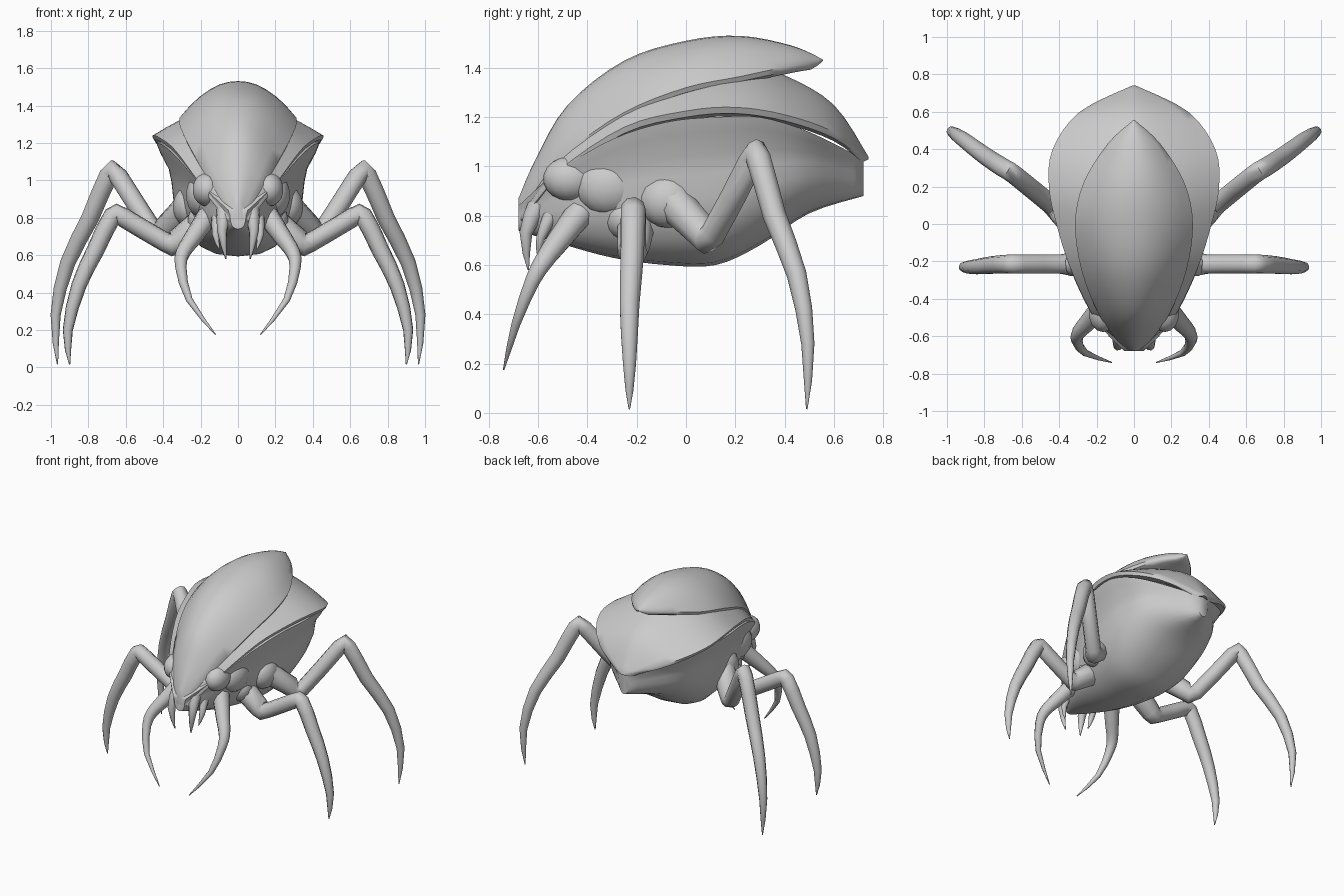
import bpy, bmesh, math
from mathutils import Vector

if "Cube" in bpy.data.objects:
    bpy.data.objects.remove(bpy.data.objects["Cube"])

grey = bpy.data.materials.new("chitin grey")
grey.diffuse_color = (0.6, 0.6, 0.6, 1)
grey.use_nodes = True
grey.node_tree.nodes["Principled BSDF"].inputs["Base Color"].default_value = grey.diffuse_color


def finish(name, bm, angle=50):
    bmesh.ops.recalc_face_normals(bm, faces=bm.faces)
    me = bpy.data.meshes.new(name)
    bm.to_mesh(me)
    bm.free()
    me.materials.append(grey)
    ob = bpy.data.objects.new(name, me)
    bpy.context.collection.objects.link(ob)
    bpy.ops.object.select_all(action='DESELECT')
    bpy.context.view_layer.objects.active = ob
    ob.select_set(True)
    bpy.ops.object.shade_smooth_by_angle(angle=math.radians(angle))


def skin_rings(bm, rings):
    """Bridge equal closed rings and cap both ends."""
    vs = [[bm.verts.new(p) for p in r] for r in rings]
    n = len(vs[0])
    for a, b in zip(vs, vs[1:]):
        for i in range(n):
            j = (i + 1) % n
            bm.faces.new((a[i], a[j], b[j], b[i]))
    bm.faces.new(vs[0])
    bm.faces.new(vs[-1])


def smooth_rows(rows, steps=4):
    """Catmull-Rom interpolation between station rows."""
    out = []
    for i in range(len(rows) - 1):
        p0, p1 = rows[max(i - 1, 0)], rows[i]
        p2, p3 = rows[i + 1], rows[min(i + 2, len(rows) - 1)]
        for s in range(steps):
            t = s / steps
            out.append([0.5 * (2 * b + (c - a) * t + (2 * a - 5 * b + 4 * c - d) * t * t
                               + (3 * b - a - 3 * c + d) * t ** 3)
                        for a, b, c, d in zip(p0, p1, p2, p3)])
    return out + [list(rows[-1])]


def loft(name, rows, section):
    """Rows are y, top z, lower z, half width; section gives the right half."""
    bm = bmesh.new()
    rings = []
    for y, top, low, w in smooth_rows(rows):
        half = section(top, low, w)
        ring = half + [(-x, z) for x, z in half[-2:0:-1]]
        rings.append([(x, y, z) for x, z in ring])
    skin_rings(bm, rings)
    finish(name, bm)


def shell_section(power, lip):
    """Arched top falling to an edge, with a thin lip and flat underside."""
    def section(top, edge, w):
        lip_w = min(lip, .4 * w)
        arc = [(w * k / 6, top - (top - edge) * (k / 6) ** power) for k in range(7)]
        return arc + [(.97 * w, edge - lip_w), (.8 * w, edge - 1.5 * lip_w), (0, edge - lip_w)]
    return section


def belly_section(top, bottom, w):
    """Sides flaring up to the rim and tucking into a rounded keel."""
    h = top - bottom
    arc = [(w * .93 * math.cos(a) ** .8, bottom + h * .62 * (1 - math.sin(a)))
           for a in (math.pi / 2 * k / 6 for k in range(6))]
    return [(0, top), (1.15 * w, top), (1.09 * w, top - .1 * h), (.97 * w, top - .25 * h)] + arc + [(0, bottom)]


# Body shells
loft("upper_shell", [
    (-.68, .87, .80, .03), (-.61, 1.03, .92, .10), (-.48, 1.25, 1.06, .19), (-.25, 1.43, 1.22, .28),
    (0, 1.51, 1.32, .315), (.22, 1.53, 1.365, .27), (.43, 1.49, 1.41, .14),
    (.555, 1.435, 1.43, .004)], shell_section(2.1, .02))
loft("lower_shell", [
    (-.67, .84, .80, .05), (-.52, 1.13, .98, .20), (-.25, 1.35, 1.16, .335), (0, 1.42, 1.225, .415),
    (.2, 1.43, 1.24, .455), (.4, 1.37, 1.21, .435), (.6, 1.25, 1.14, .29),
    (.74, 1.04, 1.035, .01)], shell_section(1.5, .025))
loft("belly", [
    (-.68, .84, .74, .045), (-.52, .98, .69, .175), (-.3, 1.11, .63, .275), (-.08, 1.18, .60, .34),
    (.12, 1.2, .60, .375), (.3, 1.2, .68, .375), (.5, 1.14, .81, .30),
    (.72, 1.03, .88, .045)], belly_section)


# Rounded lumps: eyes, cheeks and leg sockets
def lump(name, centre, size):
    bm = bmesh.new()
    bmesh.ops.create_uvsphere(bm, u_segments=14, v_segments=9, radius=1)
    for v in bm.verts:
        v.co = Vector([a * b + c for a, b, c in zip(v.co, size, centre)])
    finish(name, bm)


# Limbs: thicker at the root, tapering to a point
def limb(name, pts, base, power, flare, sides=9):
    bm = bmesh.new()
    pos = [Vector(p) for p in smooth_rows(pts, 2)]
    last = len(pos) - 1
    rings, u = [], Vector((0, 1, 0))
    for i, p in enumerate(pos):
        t = (pos[min(i + 1, last)] - p).normalized() + (p - pos[max(i - 1, 0)]).normalized()
        t.normalize()
        u = (u - t * u.dot(t)).normalized()
        v = t.cross(u)
        f = i / last
        r = base * (1 + flare * max(0, 1 - 4 * f)) * (1 - f ** power) + .003
        turns = [k * math.tau / sides for k in range(sides)]
        rings.append([p + r * (u * math.cos(a) + v * math.sin(a)) for a in turns])
    skin_rings(bm, rings)
    finish(name, bm, 60)


for side, s in (("right", 1), ("left", -1)):
    def paired_limb(part, pts, base, power, flare=0):
        limb(f"{part}_{side}", [(s * x, y, z) for x, y, z in pts], base, power, flare)

    paired_limb("rear_leg", [
        (.24, -.08, .89), (.39, .06, .74), (.45, .11, .725), (.64, .265, 1.02), (.69, .295, 1.03),
        (.79, .36, .80), (.91, .45, .56), (.975, .495, .28), (.965, .49, .015)], .05, 5, .6)
    paired_limb("middle_leg", [
        (.16, -.2, .80), (.33, -.215, .67), (.39, -.215, .67), (.61, -.215, .80), (.67, -.215, .81),
        (.76, -.22, .63), (.85, -.23, .44), (.91, -.23, .2), (.90, -.23, .015)], .05, 5, .6)
    paired_limb("front_leg", [
        (.16, -.43, .81), (.25, -.53, .68), (.295, -.58, .61), (.305, -.625, .53),
        (.26, -.69, .36), (.12, -.74, .175)], .043, 2, .3)
    paired_limb("fang", [(.07, -.60, .84), (.085, -.65, .73), (.065, -.64, .58)], .042, 1.2)
    paired_limb("small_fang", [(.11, -.55, .80), (.12, -.59, .71), (.10, -.60, .63)], .028, 1.2)

    lump(f"eye_{side}", (s * .165, -.47, .95), (.08, .11, .09))
    lump(f"rear_socket_{side}", (s * .26, -.07, .86), (.09, .12, .11))
    lump(f"middle_socket_{side}", (s * .18, -.24, .79), (.09, .09, .09))
    lump(f"cheek_{side}", (s * .19, -.31, .92), (.09, .14, .12))
